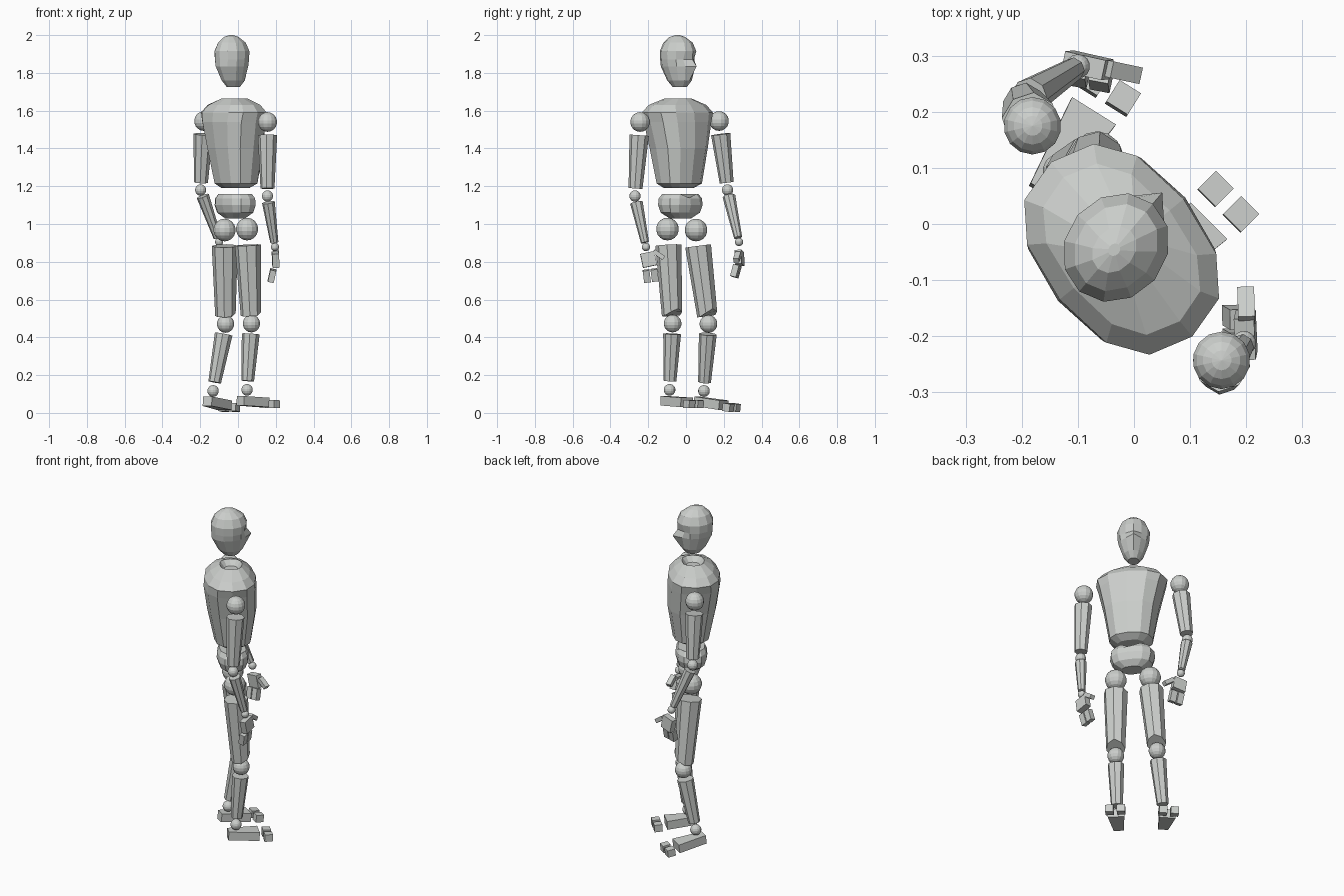
import bpy, bmesh, math
from mathutils import Vector, Matrix

cube = bpy.data.objects.get("Cube")
if cube:
    bpy.data.objects.remove(cube, do_unlink=True)

# One matte grey for the whole mannequin
grey = bpy.data.materials.new("light_grey")
grey.use_nodes = True
colour = (0.6, 0.62, 0.6, 1)
grey.diffuse_color = colour
grey.node_tree.nodes["Principled BSDF"].inputs["Base Color"].default_value = colour


def finish(name, bm, matrix):
    bm.transform(matrix)
    bmesh.ops.recalc_face_normals(bm, faces=bm.faces)
    mesh = bpy.data.meshes.new(name)
    bm.to_mesh(mesh)
    bm.free()
    mesh.materials.append(grey)
    ob = bpy.data.objects.new(name, mesh)
    bpy.context.collection.objects.link(ob)
    return ob


def frame(origin, heading, axis=(0, 0, 1)):
    """Local z follows axis, local y points along the heading, x to the side."""
    z = Vector(axis).normalized()
    a = math.radians(heading)
    y = Vector((math.cos(a), math.sin(a), 0))
    y = (y - z * y.dot(z)).normalized()
    m = Matrix((y.cross(z), y, z)).transposed().to_4x4()
    m.translation = Vector(origin)
    return m


def loft(name, sections, matrix, sides=12, power=2.0, tweak=None):
    """Skin rounded sections given as (z, half width, half depth, forward shift)."""
    bm = bmesh.new()
    rings = []
    for z, hw, hd, shift in sections:
        ring = []
        for i in range(sides):
            t = math.tau * i / sides
            c, s = math.cos(t), math.sin(t)
            x = math.copysign(abs(c) ** (2 / power), c) * hw
            y = math.copysign(abs(s) ** (2 / power), s) * hd
            p = Vector((x, y + shift, z))
            if tweak:
                tweak(p, i)
            ring.append(bm.verts.new(p))
        rings.append(ring)
    for a, b in zip(rings, rings[1:]):
        for i in range(sides):
            j = (i + 1) % sides
            bm.faces.new((a[i], a[j], b[j], b[i]))
    bm.faces.new(rings[0])
    bm.faces.new(rings[-1])
    return finish(name, bm, matrix)


def ball(name, centre, radius):
    bm = bmesh.new()
    bmesh.ops.create_uvsphere(bm, u_segments=14, v_segments=9, radius=radius)
    return finish(name, bm, Matrix.Translation(centre))


def box(name, size, centre, matrix, back_taper=1.0):
    bm = bmesh.new()
    bmesh.ops.create_cube(bm, size=1)
    for v in bm.verts:
        if v.co.y < 0:
            v.co.x *= back_taper
        v.co = Vector(a * b for a, b in zip(v.co, size)) + Vector(centre)
    return finish(name, bm, matrix)


def limb(name, top, bottom, gaps, radii, heading, notch=0.0):
    """Tapered segment between two joints, leaving a gap at each end."""
    top, bottom = Vector(top), Vector(bottom)
    axis = top - bottom
    length = axis.length

    def cut(p, i):
        if p.z < length / 2 and p.y > 0.01:
            p.z += notch * (1.0 if abs(p.x) < 0.03 else 0.5)

    sections = [(gaps[1], radii[1], radii[1], 0),
                (length - gaps[0], radii[0], radii[0], 0)]
    loft(name, sections, frame(bottom, heading, axis), 8, 2.2, cut)


BODY, HEAD = 39, 50


# Head with nose ridge and eye sockets
def face(p, i):
    if i == 3 and 1.81 < p.z < 1.85:
        p.y += 0.03
    if i in (2, 4) and 1.85 < p.z < 1.89:
        p.y -= 0.014


loft("head", [(1.725, .032, .04, .012), (1.76, .058, .07, .01), (1.835, .082, .098, 0),
              (1.87, .088, .1, 0), (1.915, .09, .102, 0), (1.96, .07, .083, 0),
              (1.99, .036, .045, -.005), (2.0, .01, .012, -.005)],
     frame((-.032, -.042, 0), HEAD), tweak=face)

# Torso with a hollow neck socket
loft("torso", [(1.19, .08, .065, .01), (1.215, .122, .102, .015), (1.4, .153, .136, .01),
               (1.54, .185, .146, 0), (1.59, .2, .142, 0), (1.63, .165, .11, 0),
               (1.665, .07, .062, .005), (1.635, .042, .038, .005)],
     frame((-.022, -.045, 0), BODY), power=2.4)


# Pelvis, dipped at the front of the waist
def dip(p, i):
    if i == 3 and p.z > 1.14:
        p.z -= 0.022


loft("pelvis", [(1.03, .06, .045, 0), (1.06, .112, .075, 0), (1.1, .126, .088, 0),
                (1.135, .122, .086, 0), (1.16, .1, .075, 0)],
     frame((-.015, -.03, 0), BODY), power=2.4, tweak=dip)


def arm(side, shoulder, elbow, wrist, palm, fingers, thumb, heading):
    ball(side + "_shoulder", shoulder, .052)
    ball(side + "_elbow", elbow, .03)
    ball(side + "_wrist", wrist, .022)
    limb(side + "_upper_arm", shoulder, elbow, (.07, .04), (.05, .036), BODY)
    limb(side + "_forearm", elbow, wrist, (.035, .025), (.033, .021), BODY)
    # Hand: palm block, two finger blocks and a thumb
    palm, fingers = Vector(palm), Vector(fingers)
    box(side + "_palm", (.036, .075, .075), (0, 0, 0),
        frame(palm, heading, Vector(wrist) - palm))
    grip = frame(fingers, heading, palm - fingers)
    for label, y in (("front", .021), ("back", -.021)):
        box(side + "_" + label + "_finger", (.032, .036, .065), (0, y, 0), grip)
    tilt = Matrix.Rotation(math.radians(-35), 4, "X")
    box(side + "_thumb", (.03, .065, .024), (0, 0, 0), frame(thumb, heading) @ tilt)


arm("left", (-.181, .175, 1.545), (-.198, .22, 1.18), (-.1, .281, .905),
    (-.083, .283, .82), (-.08, .264, .75), (-.02, .271, .825), -12)
arm("right", (.156, -.243, 1.54), (.156, -.27, 1.148), (.196, -.212, .878),
    (.199, -.198, .812), (.18, -.187, .727), (.2, -.145, .838), 92)


def leg(side, hip, knee, ankle, foot_heading, pitch):
    ball(side + "_hip", hip, .06)
    ball(side + "_knee", knee, .047)
    ball(side + "_ankle", ankle, .031)
    limb(side + "_thigh", hip, knee, (.085, .042), (.067, .053), BODY, .035)
    limb(side + "_shin", knee, ankle, (.055, .047), (.046, .033), BODY)
    # Foot: tapered sole block and two toe blocks
    base = frame(ankle, foot_heading) @ Matrix.Rotation(math.radians(-pitch), 4, "X")
    box(side + "_foot", (.092, .17, .05), (-.005, .043, -.06), base, .6)
    for label, x in (("inner", -.037), ("outer", .027)):
        box(side + "_" + label + "_toe", (.045, .045, .042), (x, .178, -.066), base)


leg("left", (-.071, .053, .968), (-.066, .119, .471), (-.132, .095, .116), 58, 7)
leg("right", (.048, -.098, .973), (.071, -.071, .473), (.048, -.087, .122), 45, 3)
